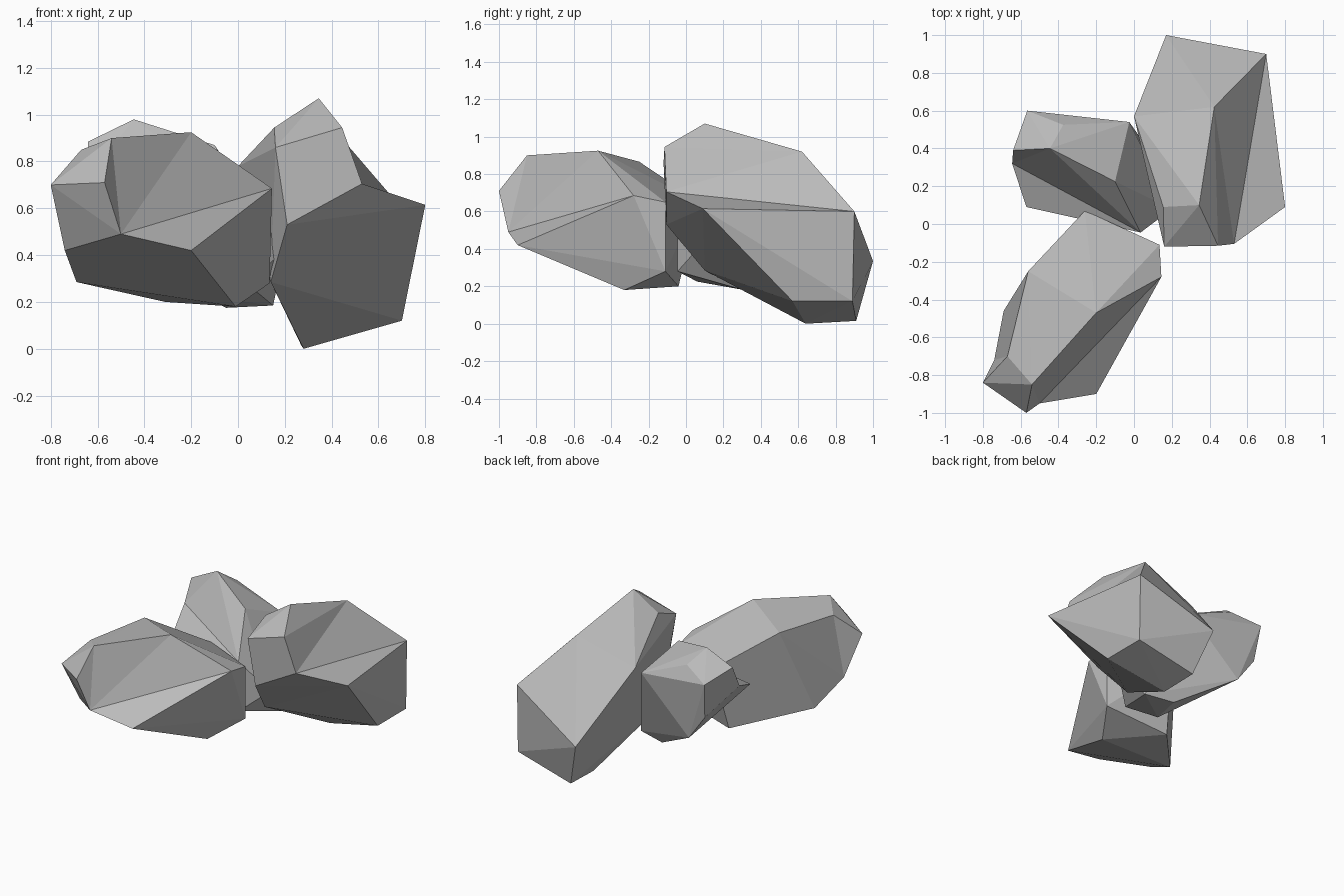
import bpy
import bmesh

cube = bpy.data.objects.get("Cube")
if cube:
    bpy.data.objects.remove(cube, do_unlink=True)

# Single stone colour
stone = bpy.data.materials.new("stone_grey")
stone.use_nodes = True
colour = (0.5, 0.5, 0.5, 1.0)
stone.diffuse_color = colour
bsdf = next(n for n in stone.node_tree.nodes if n.type == 'BSDF_PRINCIPLED')
bsdf.inputs["Base Color"].default_value = colour
bsdf.inputs["Roughness"].default_value = 0.9


def make_rock(name, corners, dents):
    """Wrap corner points in a flat-faced boulder, then fold each dent inward.

    A dent lists the triangles (corner numbers) that replace the convex skin
    stretched over the same corners.
    """
    bm = bmesh.new()
    verts = [bm.verts.new(co) for co in corners]
    hull = bmesh.ops.convex_hull(bm, input=verts)
    spare = [v for v in set(hull["geom_interior"] + hull["geom_unused"])
             if isinstance(v, bmesh.types.BMVert)]
    bmesh.ops.delete(bm, geom=spare, context='VERTS')
    for dent in dents:
        rim = {verts[i] for tri in dent for i in tri}
        skin = [f for f in bm.faces if all(v in rim for v in f.verts)]
        bmesh.ops.delete(bm, geom=skin, context='FACES_KEEP_BOUNDARY')
        for tri in dent:
            bm.faces.new([verts[i] for i in tri])
    # Drop leftover edges and merge nearly coplanar triangles
    loose = [e for e in bm.edges if not e.link_faces]
    bmesh.ops.delete(bm, geom=loose, context='EDGES')
    bmesh.ops.recalc_face_normals(bm, faces=bm.faces[:])
    bmesh.ops.dissolve_limit(bm, angle_limit=0.02, verts=bm.verts[:], edges=bm.edges[:])
    mesh = bpy.data.meshes.new(name)
    bm.to_mesh(mesh)
    bm.free()
    mesh.materials.append(stone)
    obj = bpy.data.objects.new(name, mesh)
    bpy.context.collection.objects.link(obj)
    return obj


# Long rock at the front, dented on its front and its outer end
make_rock("front_rock", [
    (-0.54, -0.85, 0.90), (-0.20, -0.47, 0.925), (-0.56, -0.25, 0.866),
    (-0.67, -0.70, 0.85), (-0.80, -0.84, 0.70), (-0.57, -1.00, 0.71),
    (-0.50, -0.95, 0.49), (-0.20, -0.90, 0.42), (-0.74, -0.72, 0.42),
    (-0.69, -0.46, 0.285), (-0.31, -0.04, 0.20), (-0.01, -0.33, 0.18),
    (0.145, -0.28, 0.685), (0.135, -0.11, 0.65), (0.135, -0.11, 0.28),
    (-0.26, 0.07, 0.65),
], [
    [(5, 0, 6), (0, 1, 6), (1, 12, 6), (12, 7, 6)],
    [(3, 4, 8), (2, 3, 8), (2, 8, 9)],
])

# Tall leaning rock on the +x side, dented along its upper outer flank
make_rock("tall_rock", [
    (0.345, 0.10, 1.07), (0.425, 0.62, 0.92), (0.155, 0.09, 0.945),
    (0.16, -0.12, 0.86), (0.445, -0.115, 0.945), (0.53, -0.105, 0.705),
    (0.21, -0.105, 0.53), (0.80, 0.09, 0.615), (0.70, 0.90, 0.60),
    (0.70, 0.89, 0.12), (0.70, 0.57, 0.12), (0.17, 1.00, 0.335),
    (0.27, 0.91, 0.015), (0.28, 0.64, 0.0), (0.14, 0.10, 0.285),
    (0.0, 0.57, 0.78),
], [
    [(0, 1, 4), (1, 4, 5), (1, 5, 8), (8, 5, 7)],
])

# Smaller rock wedged behind, with a ledge on its front
make_rock("back_rock", [
    (-0.445, 0.40, 0.98), (-0.10, 0.225, 0.87), (-0.64, 0.39, 0.885),
    (-0.645, 0.32, 0.73), (-0.57, 0.09, 0.635), (0.035, -0.045, 0.63),
    (-0.025, 0.54, 0.74), (-0.375, 0.525, 0.886), (-0.41, 0.553, 0.386),
    (-0.565, 0.60, 0.82), (-0.54, 0.56, 0.567), (-0.05, 0.34, 0.175),
    (0.15, 0.29, 0.185), (0.20, 0.08, 0.42), (0.035, -0.045, 0.28),
    (-0.15, 0.06, 0.225),
], [
    [(2, 0, 3), (0, 1, 5), (0, 5, 3), (3, 5, 4)],
])
